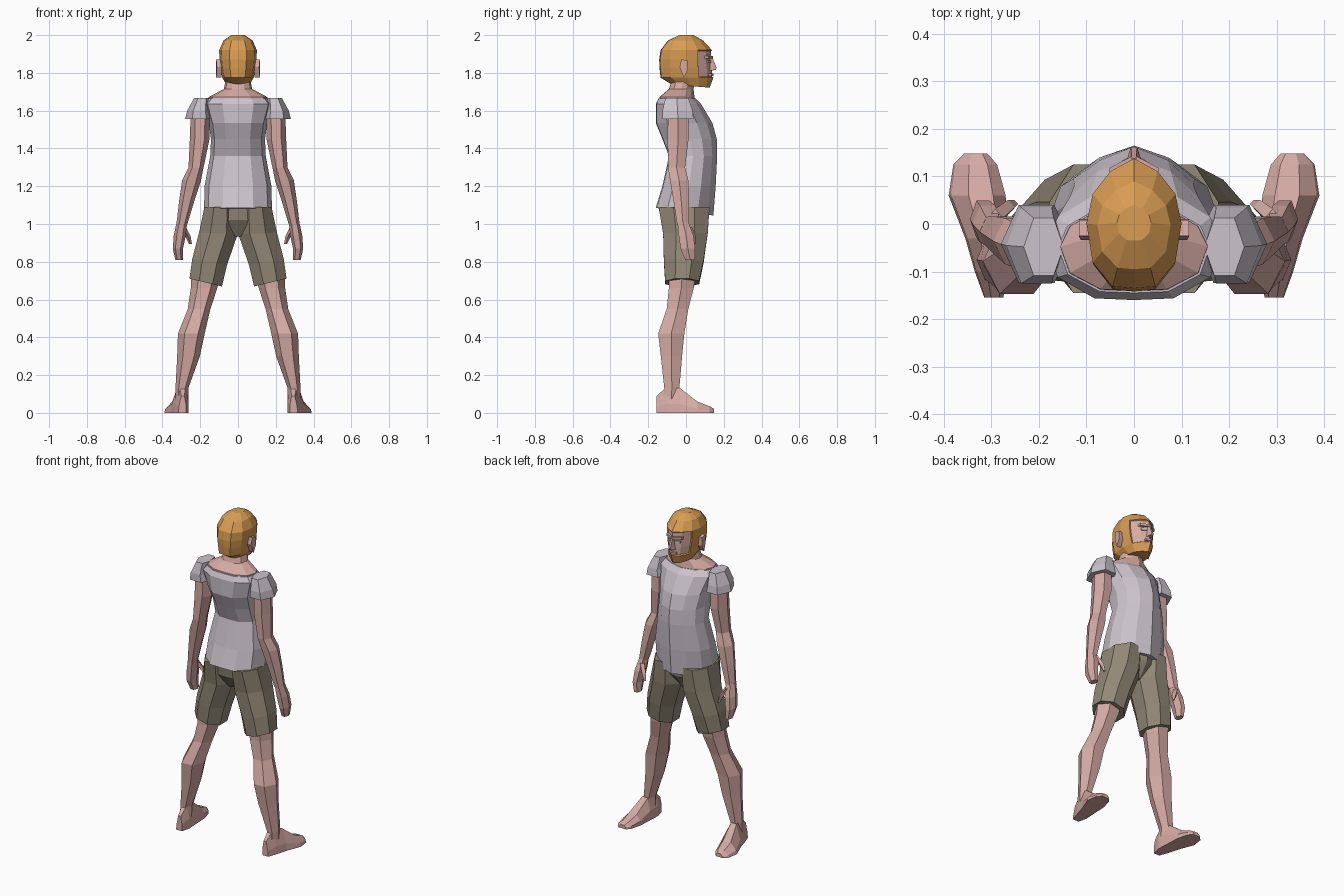
import bpy, bmesh, math


def material(name, rgb):
    m = bpy.data.materials.new(name)
    lin = [((c / 255 + 0.055) / 1.055) ** 2.4 for c in rgb]
    m.diffuse_color = (*lin, 1)
    return m


SKIN = material("skin", (213, 170, 163))
HAIR = material("hair_ginger", (216, 156, 82))
SHIRT = material("shirt_grey", (203, 195, 203))
SHORTS = material("shorts_olive", (146, 136, 118))
EYE = material("eye_pale", (205, 190, 188))


def loft(name, rings, mat, mirror=False):
    """Skin a list of equally sized closed rings and cap both ends."""
    bm = bmesh.new()
    loops = [[bm.verts.new(p) for p in r] for r in rings]
    n = len(loops[0])
    for a, b in zip(loops, loops[1:]):
        for i in range(n):
            j = (i + 1) % n
            bm.faces.new((a[i], a[j], b[j], b[i]))
    bm.faces.new(loops[0])
    bm.faces.new(loops[-1])
    bmesh.ops.recalc_face_normals(bm, faces=bm.faces)
    me = bpy.data.meshes.new(name)
    bm.to_mesh(me)
    bm.free()
    me.materials.append(mat)
    ob = bpy.data.objects.new(name, me)
    bpy.context.collection.objects.link(ob)
    if mirror:
        mod = ob.modifiers.new("mirror", 'MIRROR')
        mod.use_mirror_merge = False
    return ob


# Body cross-section: keel at the front, broad flat back
HALF = [(0, 1), (.5, .8), (.87, .45), (1, 0), (.87, -.6), (.45, -.97), (0, -1)]
SECTION = HALF + [(-x, y) for x, y in HALF[-2:0:-1]]


def body_ring(z, w, front, back, tilt=0):
    c, r = (front + back) / 2, (front - back) / 2
    return [(x * w, c + y * r, z + tilt * y) for x, y in SECTION]


def limb_ring(cx, cy, z, rx, ry, tilt=0, n=6):
    off = math.pi / n if n == 8 else 0
    k = 1 / math.cos(off)
    pts = []
    for i in range(n):
        a = 2 * math.pi * i / n + off
        x = rx * k * math.cos(a)
        pts.append((cx + x, cy + ry * k * math.sin(a), z + tilt * x))
    return pts


def limb(name, rows, mat, n=6):
    return loft(name, [limb_ring(*r, n=n) for r in rows], mat, True)


def body(name, rows, mat):
    return loft(name, [body_ring(*r) for r in rows], mat)


# Shirt torso
body("shirt", [
    (1.065, .18, .145, -.16, -.02),
    (1.20, .177, .157, -.125),
    (1.36, .147, .165, -.09),
    (1.45, .143, .163, -.125),
    (1.535, .155, .14, -.16),
    (1.635, .185, .08, -.16),
    (1.665, .16, .05, -.145)], SHIRT)

# Shirt sleeves
limb("sleeve", [
    (.205, -.042, 1.555, .075, .095),
    (.205, -.045, 1.60, .064, .092),
    (.190, -.048, 1.668, .042, .070)], SHIRT)

# Shoulder yoke and neck
body("neck", [
    (1.63, .158, .055, -.145),
    (1.672, .155, .045, -.14),
    (1.715, .075, .04, -.09),
    (1.78, .062, .05, -.07)], SKIN)

# Shorts: pelvis and two legs
body("shorts_pelvis", [
    (1.10, .165, .125, -.135),
    (1.02, .15, .115, -.125),
    (.935, .03, .05, -.07)], SHORTS)
limb("shorts_leg", [
    (.092, -.01, 1.09, .086, .135, 0),
    (.104, -.003, .95, .102, .118, .05),
    (.150, -.012, .80, .092, .105, .18),
    (.171, -.02, .69, .086, .09, .24)], SHORTS, 8)

# Legs
limb("leg", [
    (.170, -.02, .74, .078, .082),
    (.180, -.025, .66, .070, .076),
    (.206, -.045, .55, .060, .066),
    (.247, -.078, .42, .071, .080),
    (.262, -.077, .30, .060, .065),
    (.297, -.075, .13, .034, .046),
    (.297, -.078, .06, .034, .05)], SKIN)


# Feet, lofted from heel to toe
def foot_ring(y, x0, x1, top):
    s = (x1 - x0) * .22
    return [(x0, y, 0), (x1, y, 0), (x1 - s * .2, y, top * .35),
            (x1 - s * 1.6, y, top), (x0 + s, y, top), (x0, y, top * .45)]


loft("foot", [foot_ring(*r) for r in [
    (-.155, .275, .315, .09),
    (-.10, .262, .335, .14),
    (-.03, .266, .355, .13),
    (.06, .270, .390, .06),
    (.125, .288, .380, .035),
    (.148, .308, .358, .022)]], SKIN, True)

# Arms
limb("arm", [
    (.200, -.042, 1.60, .050, .062),
    (.203, -.042, 1.45, .052, .064),
    (.222, -.050, 1.30, .040, .052),
    (.246, -.036, 1.23, .050, .056),
    (.272, -.025, 1.12, .040, .047),
    (.297, -.016, 1.00, .029, .036)], SKIN)

# Hands and thumbs
limb("hand", [
    (.297, -.016, 1.01, .028, .034),
    (.308, .000, .94, .032, .045),
    (.318, .010, .87, .027, .045),
    (.312, .022, .81, .020, .030)], SKIN)
limb("thumb", [
    (.292, .012, .985, .016, .020),
    (.265, .035, .935, .014, .016),
    (.252, .042, .895, .008, .009)], SKIN, 4)

# Head: hair and beard shell with a sunken face
head = body("head", [
    (1.730, .058, .125, -.075, -.008),
    (1.775, .083, .145, -.135),
    (1.825, .093, .143, -.14),
    (1.870, .098, .140, -.142),
    (1.920, .100, .138, -.135),
    (1.972, .077, .090, -.095),
    (2.000, .036, .040, -.035)], HAIR)
me = head.data
me.materials.append(SKIN)
bm = bmesh.new()
bm.from_mesh(me)
face = [f for f in bm.faces
        if f.calc_center_median().y > .06 and 1.775 < f.calc_center_median().z < 1.92]
bmesh.ops.inset_region(bm, faces=face, thickness=.005, depth=-.007)
for f in face:
    f.material_index = 1
bm.to_mesh(me)
bm.free()

# Ears
loft("ear", [
    [(x, -.012, 1.775), (x, .010, 1.815), (x, .008, 1.865), (x, -.025, 1.872), (x - .004, -.034, 1.83)]
    for x in (.088, .116)], SKIN, True)


# Face details: nose, brow, lips and eyes
def block(name, x0, x1, y0, y1, z0, z1, mat, slope=0, mirror=False):
    return loft(name, [[(x0, y0, z), (x1, y0 - slope, z), (x1, y1 - slope, z), (x0, y1, z)]
                       for z in (z0, z1)], mat, mirror)


loft("nose", [
    [(-.018, .125, 1.812), (.018, .125, 1.812), (.008, .158, 1.815), (-.008, .158, 1.815)],
    [(-.014, .125, 1.830), (.014, .125, 1.830), (.006, .162, 1.828), (-.006, .162, 1.828)],
    [(-.007, .125, 1.885), (.007, .125, 1.885), (.005, .138, 1.885), (-.005, .138, 1.885)]], SKIN)
block("brow", .004, .052, .122, .143, 1.876, 1.890, SKIN, .025, True)
block("lip", 0, .024, .125, .146, 1.784, 1.796, SKIN, .012, True)
block("eye", .014, .042, .124, .132, 1.852, 1.866, EYE, .015, True)
